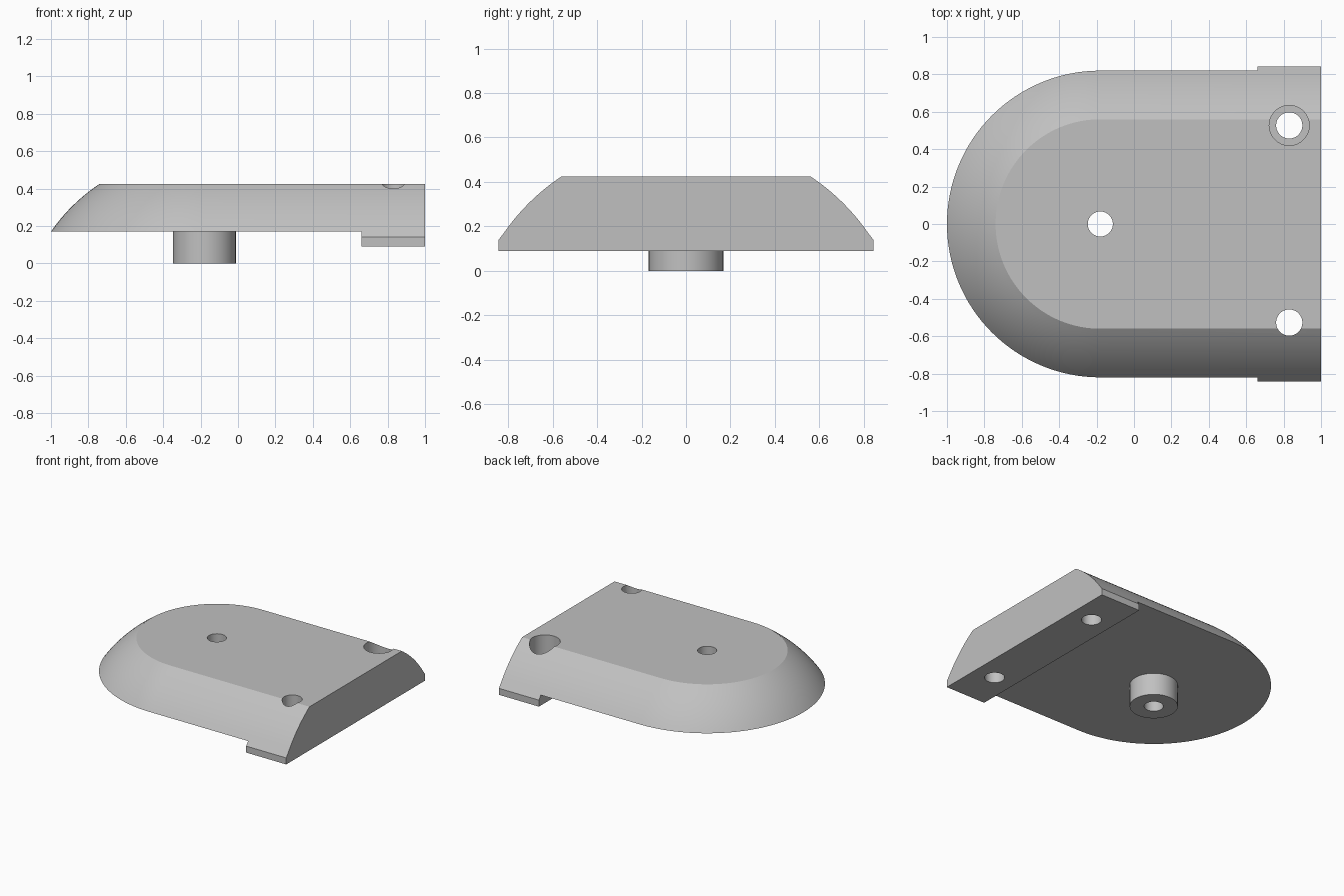
import bpy, bmesh, math

if "Cube" in bpy.data.objects:
    bpy.data.objects.remove(bpy.data.objects["Cube"], do_unlink=True)

grey = bpy.data.materials.new("plain grey")
grey.use_nodes = True
colour = (0.53, 0.53, 0.53, 1)
grey.diffuse_color = colour
grey.node_tree.nodes["Principled BSDF"].inputs["Base Color"].default_value = colour

ROUND_X = -0.18          # centre of the rounded end
BOTTOM, TOP = 0.17, 0.425


def finish(name, bm):
    bmesh.ops.recalc_face_normals(bm, faces=bm.faces[:])
    mesh = bpy.data.meshes.new(name)
    bm.to_mesh(mesh)
    bm.free()
    mesh.materials.append(grey)
    obj = bpy.data.objects.new(name, mesh)
    bpy.context.collection.objects.link(obj)
    return obj


def cylinder(name, x, y, radius, low, high):
    bm = bmesh.new()
    bmesh.ops.create_cone(bm, cap_ends=True, segments=64, radius1=radius,
                          radius2=radius, depth=high - low)
    bmesh.ops.translate(bm, vec=(x, y, (low + high) / 2), verts=bm.verts[:])
    return finish(name, bm)


def combine(target, other, operation):
    mod = target.modifiers.new(operation.title(), "BOOLEAN")
    mod.operation, mod.solver, mod.object = operation, "EXACT", other
    bpy.context.view_layer.objects.active = target
    bpy.ops.object.modifier_apply(modifier=mod.name)
    bpy.data.objects.remove(other, do_unlink=True)


def u_outline(radius, steps=64):
    arc = [math.pi * (0.5 + i / steps) for i in range(steps + 1)]
    return ([(1, radius)]
            + [(ROUND_X + radius * math.cos(a), radius * math.sin(a)) for a in arc]
            + [(1, -radius)])


# Rounded body: a U outline stacked along a bulging side profile
bm = bmesh.new()
rings = []
STEPS = 12
for i in range(STEPS + 1):
    t = i / STEPS
    bulge = 0.07 * t * (1 - t)
    radius = 0.82 - 0.26 * t + bulge * 0.7
    z = BOTTOM + (TOP - BOTTOM) * t + bulge * 0.7
    rings.append([bm.verts.new((x, y, z)) for x, y in u_outline(radius)])
for low, high in zip(rings, rings[1:]):
    for j in range(len(low) - 1):
        bm.faces.new((low[j], low[j + 1], high[j + 1], high[j]))
bm.faces.new(rings[0])
bm.faces.new(rings[-1])
# Flat end wall
bm.faces.new([r[0] for r in rings] + [r[-1] for r in reversed(rings)])
body = finish("rounded_body", bm)

# Foot bar across the flat end, its upper part buried in the body
half = [(0.843, 0.09), (0.843, 0.14), (0.82, BOTTOM), (0.72, 0.2)]
section = half + [(-y, z) for y, z in reversed(half)]
bm = bmesh.new()
face = bm.faces.new([bm.verts.new((0.66, y, z)) for y, z in section])
moved = bmesh.ops.extrude_face_region(bm, geom=[face])["geom"]
bmesh.ops.translate(bm, vec=(0.34, 0, 0),
                    verts=[v for v in moved if isinstance(v, bmesh.types.BMVert)])
combine(body, finish("foot_bar", bm), "UNION")

# Round boss underneath
combine(body, cylinder("boss", ROUND_X, 0, 0.168, 0, 0.25), "UNION")

# Through holes and one counterbore
combine(body, cylinder("boss_hole", ROUND_X, 0, 0.067, -0.1, 0.6), "DIFFERENCE")
for side in (-1, 1):
    combine(body, cylinder("screw_hole", 0.83, side * 0.527, 0.07, -0.1, 0.6), "DIFFERENCE")
combine(body, cylinder("counterbore", 0.83, 0.527, 0.107, 0.23, 0.6), "DIFFERENCE")

# Smooth curves, sharp edges
bpy.ops.object.select_all(action="DESELECT")
body.select_set(True)
bpy.context.view_layer.objects.active = body
bpy.ops.object.shade_smooth_by_angle(angle=math.radians(25))
